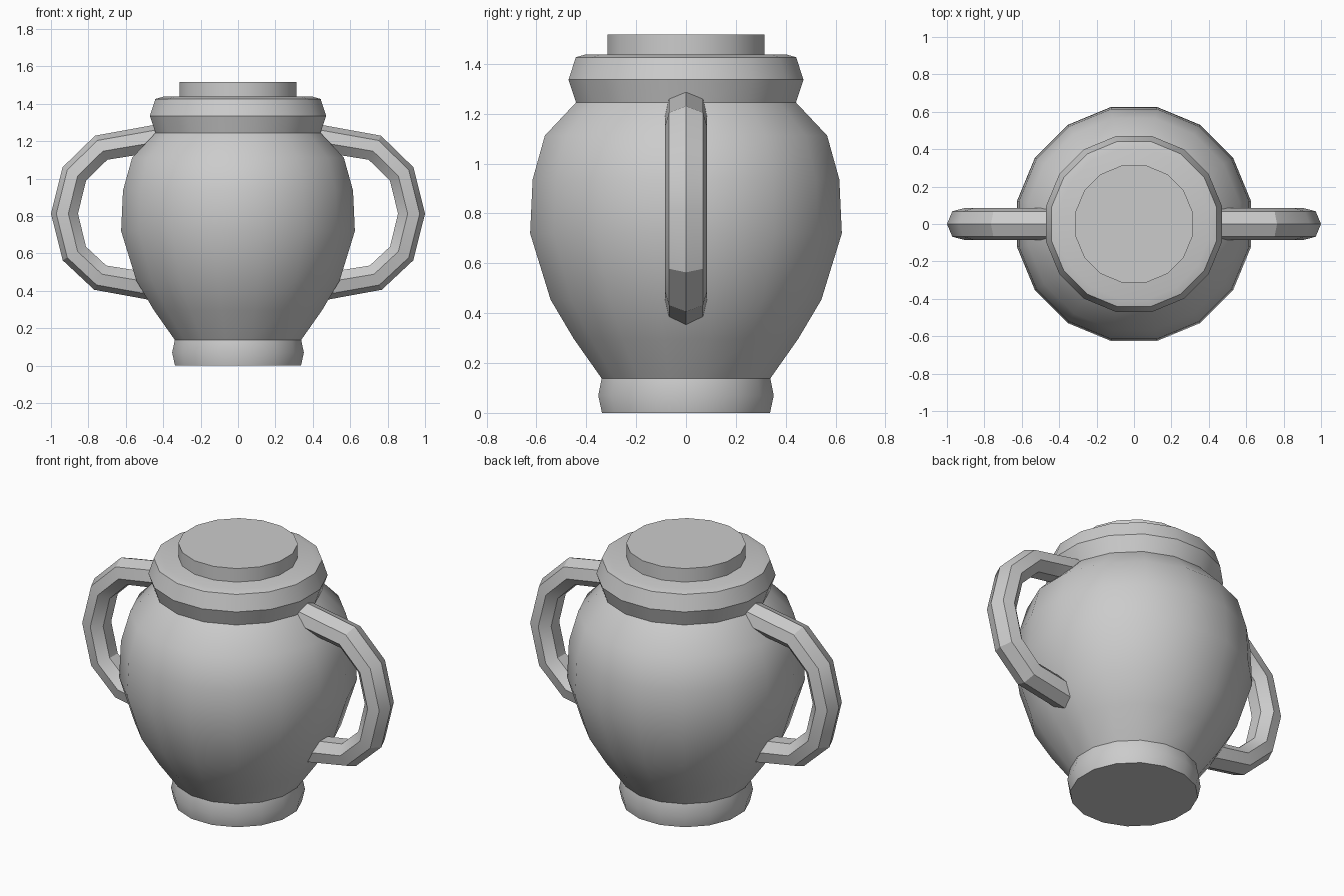
import bpy, bmesh, math
from mathutils import Vector

cube = bpy.data.objects.get("Cube")
if cube:
    bpy.data.objects.remove(cube, do_unlink=True)

SIDES = 16
clay = bpy.data.materials.new("grey clay")
clay.use_nodes = True
clay.diffuse_color = (0.6, 0.6, 0.6, 1)
clay.node_tree.nodes["Principled BSDF"].inputs["Base Color"].default_value = (0.6, 0.6, 0.6, 1)


def skin(name, rings):
    """Join rings of points with quads, cap both ends."""
    bm = bmesh.new()
    loops = [[bm.verts.new(p) for p in ring] for ring in rings]
    n = len(loops[0])
    for a, b in zip(loops, loops[1:]):
        for i in range(n):
            j = (i + 1) % n
            bm.faces.new((a[i], a[j], b[j], b[i]))
    bm.faces.new(loops[0][::-1])
    bm.faces.new(loops[-1])
    bmesh.ops.recalc_face_normals(bm, faces=bm.faces)
    mesh = bpy.data.meshes.new(name)
    bm.to_mesh(mesh)
    bm.free()
    mesh.materials.append(clay)
    obj = bpy.data.objects.new(name, mesh)
    bpy.context.collection.objects.link(obj)
    bpy.ops.object.select_all(action='DESELECT')
    obj.select_set(True)
    bpy.context.view_layer.objects.active = obj
    bpy.ops.object.shade_smooth_by_angle(angle=math.radians(30))
    return obj


def lathe(name, profile):
    """Revolve (half width, height) pairs, with flats facing the axes."""
    step = math.tau / SIDES
    grow = 1 / math.cos(step / 2)
    return skin(name, [[(r * grow * math.cos((i + 0.5) * step),
                         r * grow * math.sin((i + 0.5) * step), z)
                        for i in range(SIDES)] for r, z in profile])


def handle(name, side):
    """Sweep a seven-sided section along a bent path."""
    path = [Vector(p) for p in ((0.42, 1.215), (0.73, 1.162), (0.872, 1.023), (0.924, 0.813),
                                (0.872, 0.602), (0.735, 0.474), (0.45, 0.425))]
    rings = []
    for k, p in enumerate(path):
        before = (p - path[max(k - 1, 0)]).normalized()
        after = (path[min(k + 1, len(path) - 1)] - p).normalized()
        t = (before + after).normalized()
        out = Vector((-t.y, t.x))
        ring = []
        for i in range(7):
            a = math.tau * i / 7
            q = p + out * 0.076 * math.cos(a)
            ring.append((side * q.x, 0.087 * math.sin(a), q.y))
        rings.append(ring)
    return skin(name, rings)


# Foot, belly, rim and lid
lathe("foot", [(0.337, 0), (0.352, 0.07), (0.338, 0.138)])
lathe("belly", [(0.338, 0.138), (0.45, 0.297), (0.543, 0.454), (0.625, 0.72),
                (0.615, 0.936), (0.566, 1.112), (0.441, 1.245)])
lathe("rim", [(0.441, 1.245), (0.471, 1.336), (0.442, 1.426), (0.4, 1.438)])
lathe("lid", [(0.314, 1.43), (0.314, 1.518)])

# Pair of side handles
handle("left_handle", 1)
handle("right_handle", -1)
